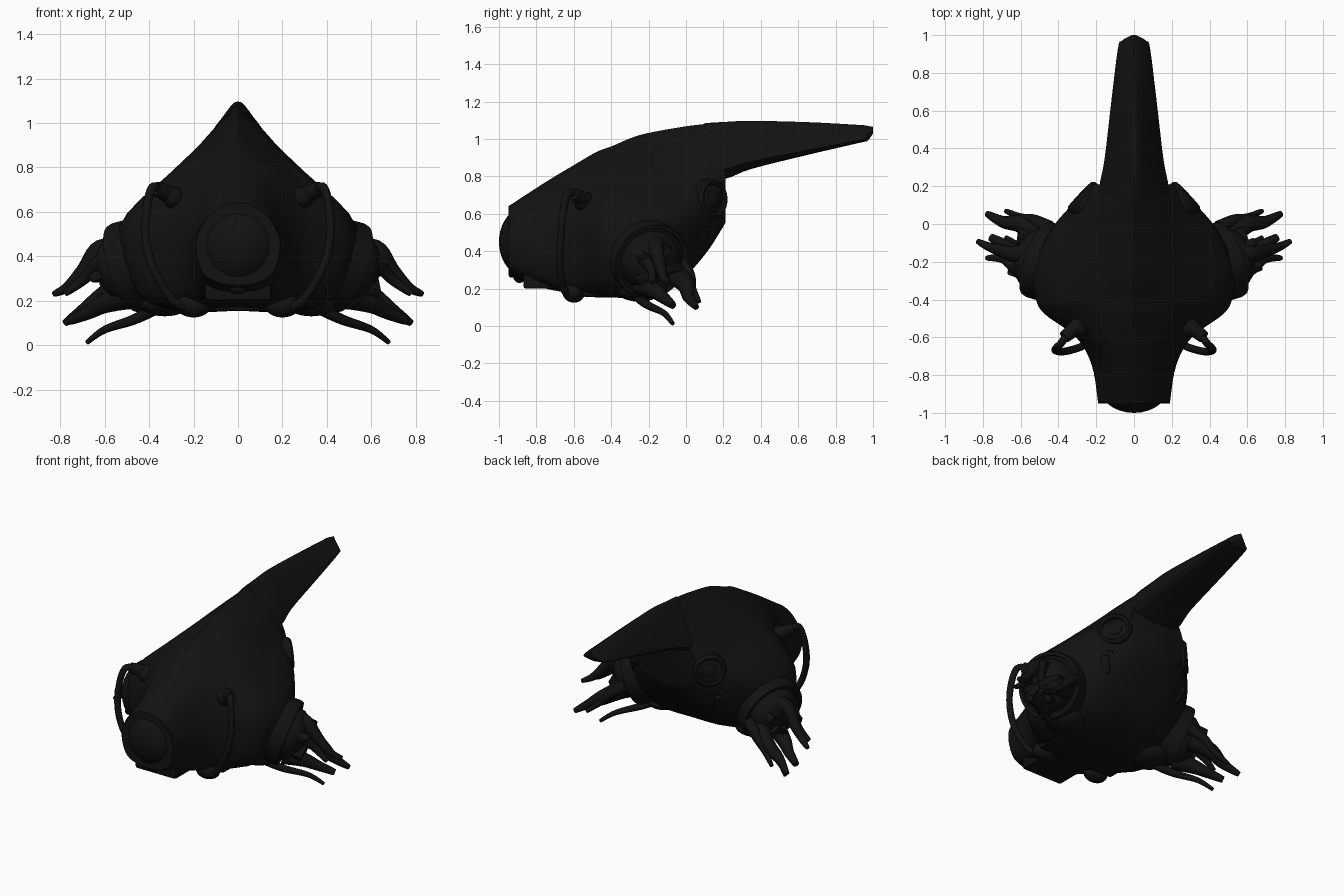
import bpy, bmesh, math
from mathutils import Vector, Matrix

if "Cube" in bpy.data.objects:
    bpy.data.objects.remove(bpy.data.objects["Cube"])

black = bpy.data.materials.new("black_shell")
black.diffuse_color = (0.006, 0.006, 0.006, 1)
black.use_nodes = True
black.node_tree.nodes["Principled BSDF"].inputs["Base Color"].default_value = black.diffuse_color


def finish(name, bm, angle=35):
    bmesh.ops.recalc_face_normals(bm, faces=bm.faces)
    me = bpy.data.meshes.new(name)
    bm.to_mesh(me)
    bm.free()
    ob = bpy.data.objects.new(name, me)
    bpy.context.collection.objects.link(ob)
    me.materials.append(black)
    bpy.ops.object.select_all(action='DESELECT')
    ob.select_set(True)
    bpy.context.view_layer.objects.active = ob
    bpy.ops.object.shade_smooth_by_angle(angle=math.radians(angle))
    return ob


def smooth_path(pts, n):
    """Catmull-Rom resampling, n steps per span; works for any vector size."""
    p = [Vector(q) for q in pts]
    p = [p[0]] + p + [p[-1]]
    out = []
    for i in range(1, len(p) - 2):
        a, b, c, d = p[i - 1:i + 3]
        for k in range(n):
            t = k / n
            out.append(0.5 * (2 * b + (c - a) * t + (2 * a - 5 * b + 4 * c - d) * t * t
                              + (3 * b - a - 3 * c + d) * t ** 3))
    return out + [p[-2]]


def loft(name, sections, steps, around):
    """Each section: y, then x,z pairs for the right half from ridge to keel."""
    bm = bmesh.new()
    rings = []
    for s in smooth_path(sections, steps):
        half = [(s[i], s[i + 1]) for i in range(1, len(s), 2)]
        half = smooth_path(half, around)
        ring = [(x, z) for x, z in half] + [(-x, z) for x, z in half[-2:0:-1]]
        rings.append([bm.verts.new((x, s[0], z)) for x, z in ring])
    for a, b in zip(rings, rings[1:]):
        for i in range(len(a)):
            j = (i + 1) % len(a)
            bm.faces.new((a[i], a[j], b[j], b[i]))
    bm.faces.new(rings[0])
    bm.faces.new(rings[-1])
    return finish(name, bm)


def frame(loc, normal):
    return Matrix.Translation(loc) @ Vector(normal).to_track_quat('Z', 'Y').to_matrix().to_4x4()


def lathe(name, profile, loc, normal, n=40):
    """Revolve radius,height pairs around a direction."""
    bm = bmesh.new()
    m = frame(loc, normal)
    rings = [[bm.verts.new(m @ Vector((r * math.cos(2 * math.pi * i / n),
                                       r * math.sin(2 * math.pi * i / n), h)))
              for i in range(n)] for r, h in profile]
    for a, b in zip(rings, rings[1:]):
        for i in range(n):
            bm.faces.new((a[i], a[(i + 1) % n], b[(i + 1) % n], b[i]))
    bm.faces.new(rings[0])
    bm.faces.new(rings[-1])
    return finish(name, bm)


def tube(name, pts, r0, r1, sides=10):
    """Tapered tube along a smoothed path."""
    path = smooth_path(pts, 6)
    bm = bmesh.new()
    rings = []
    for k, p in enumerate(path):
        d = path[min(k + 1, len(path) - 1)] - path[max(k - 1, 0)]
        m = frame(p, d)
        r = r0 + (r1 - r0) * k / (len(path) - 1)
        rings.append([bm.verts.new(m @ Vector((r * math.cos(2 * math.pi * i / sides),
                                               r * math.sin(2 * math.pi * i / sides), 0)))
                      for i in range(sides)])
    for a, b in zip(rings, rings[1:]):
        for i in range(sides):
            j = (i + 1) % sides
            bm.faces.new((a[i], a[j], b[j], b[i]))
    bm.faces.new(rings[0])
    bm.faces.new(rings[-1])
    return finish(name, bm, 50)


def ball(name, loc, scale):
    bm = bmesh.new()
    bmesh.ops.create_uvsphere(bm, u_segments=32, v_segments=20, radius=1,
                              matrix=Matrix.Translation(loc) @ Matrix.Diagonal((*scale, 1)))
    return finish(name, bm)


def box(name, matrix, size, bevel=0.015):
    bm = bmesh.new()
    bmesh.ops.create_cube(bm, size=1, matrix=matrix @ Matrix.Diagonal((*size, 1)))
    bmesh.ops.bevel(bm, geom=bm.edges[:], offset=bevel, segments=2, affect='EDGES', profile=0.5)
    return finish(name, bm)


# Main hull, ridged on top and flat beneath
loft("hull", [
    (-.95, 0, .64, .06, .63, .13, .58, .19, .47, .16, .33, .08, .28, 0, .27),
    (-.75, 0, .77, .08, .74, .15, .67, .22, .47, .20, .28, .12, .21, 0, .20),
    (-.60, 0, .86, .10, .82, .21, .73, .30, .52, .29, .27, .20, .18, 0, .18),
    (-.48, 0, .93, .11, .87, .27, .75, .46, .53, .42, .26, .26, .16, 0, .16),
    (-.40, 0, .96, .12, .89, .30, .77, .51, .54, .46, .25, .28, .16, 0, .16),
    (-.25, 0, 1.02, .12, .94, .30, .78, .535, .53, .46, .26, .28, .16, 0, .16),
    (-.05, 0, 1.06, .12, .96, .26, .80, .45, .59, .38, .34, .22, .24, 0, .23),
    (.10, 0, 1.08, .12, .96, .22, .83, .33, .66, .28, .46, .16, .39, 0, .38),
    (.21, 0, 1.09, .11, .96, .17, .85, .21, .73, .18, .61, .10, .56, 0, .55)], 5, 4)

# Long horn trailing backwards
loft("tail_horn", [
    (.10, 0, 1.085, .03, 1.06, .12, .95, .20, .82, .12, .78, 0, .78),
    (.22, 0, 1.092, .03, 1.07, .12, .96, .18, .84, .10, .80, 0, .79),
    (.35, 0, 1.097, .03, 1.08, .10, .98, .155, .88, .09, .85, 0, .84),
    (.65, 0, 1.09, .025, 1.075, .08, 1.01, .12, .94, .07, .92, 0, .915),
    (.93, 0, 1.075, .02, 1.065, .06, 1.03, .085, .995, .05, .985, 0, .98),
    (.97, 0, 1.07, .02, 1.06, .05, 1.03, .065, 1.005, .03, .995, 0, .99),
    (1.0, 0, 1.065, .006, 1.06, .01, 1.05, .012, 1.035, .006, 1.03, 0, 1.03)], 4, 3)

# Nose dome, rim and chin
ball("nose_dome", (0, -.86, .45), (.185, .14, .185))
lathe("nose_rim", [(.15, -.05), (.19, -.05), (.19, .01), (.178, .02), (.15, .02)], (0, -.93, .45), (0, -1, 0))
ball("chin_knob", (0, -.89, .27), (.05, .035, .04))
box("chin_block", Matrix.Translation((0, -.76, .255)), (.30, .22, .11))
box("belly_plate", Matrix.Translation((0, -.42, .195)), (.56, .27, .08))

for s, side in ((1, "right"), (-1, "left")):
    def P(x, y, z):
        return Vector((s * x, y, z))

    # Front cable with its upper plug and lower socket
    tube("cable_plug_" + side, [P(.25, -.50, .66), P(.31, -.55, .68), P(.37, -.60, .705)], .05, .032, 14)
    ball("plug_head_" + side, P(.29, -.55, .665), (.05, .05, .05))
    tube("cable_" + side, [P(.35, -.58, .70), P(.385, -.63, .71), P(.41, -.655, .62), P(.415, -.67, .47),
                           P(.37, -.675, .32), P(.28, -.65, .19), P(.19, -.60, .16)], .02, .02)
    ball("cable_socket_" + side, P(.20, -.60, .18), (.08, .06, .055))
    ball("belly_bulge_" + side, P(.33, -.25, .19), (.12, .12, .06))

    # Side limb housing: stepped rings with a dome
    lathe("limb_housing_" + side, [(.20, -.12), (.21, .03), (.205, .05), (.185, .05), (.18, .03), (.165, .03),
                                   (.16, .08), (.13, .12), (.08, .15), (.02, .16)],
          P(.47, -.20, .36), (s * .86, .32, -.30))
    for k in range(5):
        a = k * math.tau / 5
        m = frame(P(.57, -.16, .32), (s * .86, .32, -.30))
        box(f"limb_claw_{k}_{side}", m @ Matrix.Rotation(a, 4, 'Z') @ Matrix.Translation((.075, 0, .03)),
            (.12, .045, .06), .01)

    # Tapered tentacles
    arms = [([(.50, -.12, .42), (.62, -.16, .43), (.70, -.14, .33), (.77, -.12, .26), (.83, -.09, .23)], .055, .013),
            ([(.50, -.25, .40), (.61, -.24, .38), (.69, -.185, .30), (.78, -.18, .23)], .05, .013),
            ([(.50, -.06, .28), (.60, .0, .22), (.69, .01, .16), (.78, .055, .10)], .065, .016),
            ([(.36, -.27, .17), (.47, -.21, .115), (.60, -.12, .07), (.68, -.07, .012)], .03, .011),
            ([(.45, -.02, .33), (.53, .02, .27), (.60, .035, .20), (.68, .07, .13)], .04, .012),
            ([(.50, -.24, .22), (.60, -.17, .19), (.67, -.12, .15), (.76, -.07, .11)], .06, .02)]
    for k, (pts, r0, r1) in enumerate(arms):
        tube(f"tentacle_{k}_{side}", [P(*p) for p in pts], r0, r1, 8)

    # Round port and slanted vent on the back
    lathe("rear_port_" + side, [(.11, -.08), (.105, .03), (.09, .045), (.075, .04), (.07, .01), (.05, .01),
                                (.045, .035), (.02, .045)], P(.255, .125, .68), (s * .72, .68, .05))
    m = frame(P(.27, .06, .47), (s * .62, .62, -.45))
    box("rear_vent_" + side, m, (.10, .17, .06))
    box("rear_vent_core_" + side, m @ Matrix.Translation((0, 0, .02)), (.05, .11, .06), .01)
